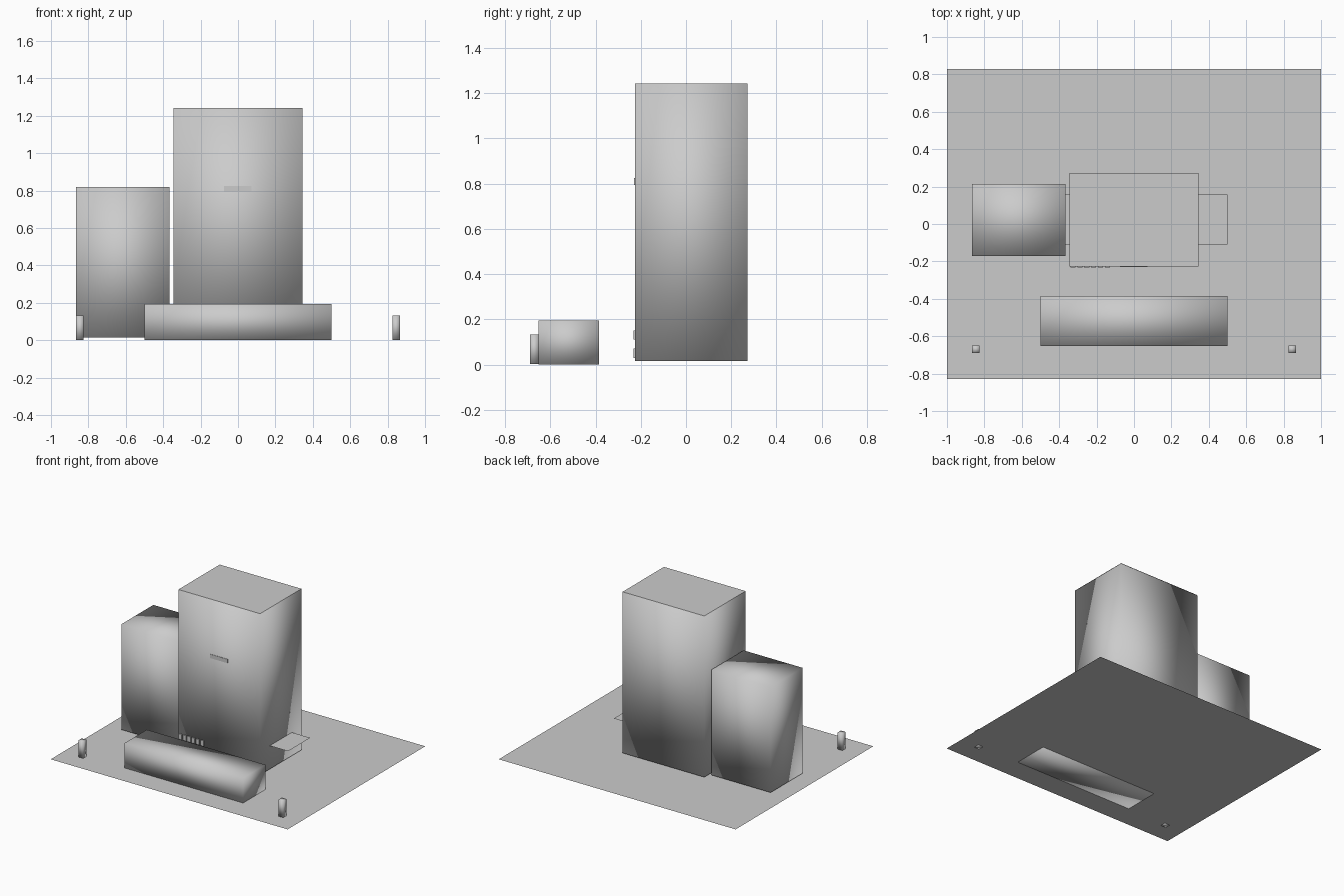
import bpy, bmesh

if "Cube" in bpy.data.objects:
    bpy.data.objects.remove(bpy.data.objects["Cube"])

grey = bpy.data.materials.new("concrete_grey")
grey.diffuse_color = (0.6, 0.6, 0.6, 1)
grey.use_nodes = True
grey.node_tree.nodes["Principled BSDF"].inputs["Base Color"].default_value = grey.diffuse_color


def box(name, x, y, z, smooth=True):
    """Box between pairs of x, y and z limits."""
    bm = bmesh.new()
    bmesh.ops.create_cube(bm, size=1)
    for v in bm.verts:
        v.co = [lim[0] if c < 0 else lim[1] for c, lim in zip(v.co, (x, y, z))]
    return finish(name, bm, smooth)


def sheet(name, x, y, z):
    """Flat sheet facing up."""
    bm = bmesh.new()
    bmesh.ops.create_grid(bm, x_segments=1, y_segments=1, size=1)
    for v in bm.verts:
        v.co = (x[v.co.x > 0], y[v.co.y > 0], z)
    return finish(name, bm, False)


def finish(name, bm, smooth):
    for f in bm.faces:
        f.smooth = smooth
    me = bpy.data.meshes.new(name)
    bm.to_mesh(me)
    bm.free()
    me.materials.append(grey)
    ob = bpy.data.objects.new(name, me)
    bpy.context.collection.objects.link(ob)
    return ob


# plot of land
sheet("plot", (-1, 1), (-0.83, 0.83), 0.005)

# tower with its flat roof sheet, and the side building
box("main_tower", (-0.345, 0.345), (-0.226, 0.272), (0.015, 1.243))
sheet("tower_roof", (-0.345, 0.345), (-0.226, 0.272), 1.245)
box("side_building", (-0.865, -0.367), (-0.17, 0.215), (0.015, 0.82))

# low front block and the thin canopy running through the tower
box("front_block", (-0.5, 0.5), (-0.653, -0.385), (0, 0.195))
sheet("canopy", (-0.5, 0.5), (-0.11, 0.157), 0.193)

# plate high on the tower front
box("front_plate", (-0.075, 0.072), (-0.229, -0.224), (0.795, 0.825), False)

# two rows of small panels low on the tower front
for row, z in enumerate((0.03, 0.11)):
    for i in range(6):
        x = -0.34 + i * 0.037
        box(f"small_panel_{row}_{i}", (x, x + 0.027), (-0.233, -0.225), (z, z + 0.04), False)

# gate posts
for name, x in (("left_post", -0.845), ("right_post", 0.845)):
    box(name, (x - 0.02, x + 0.02), (-0.69, -0.65), (0.002, 0.132))
